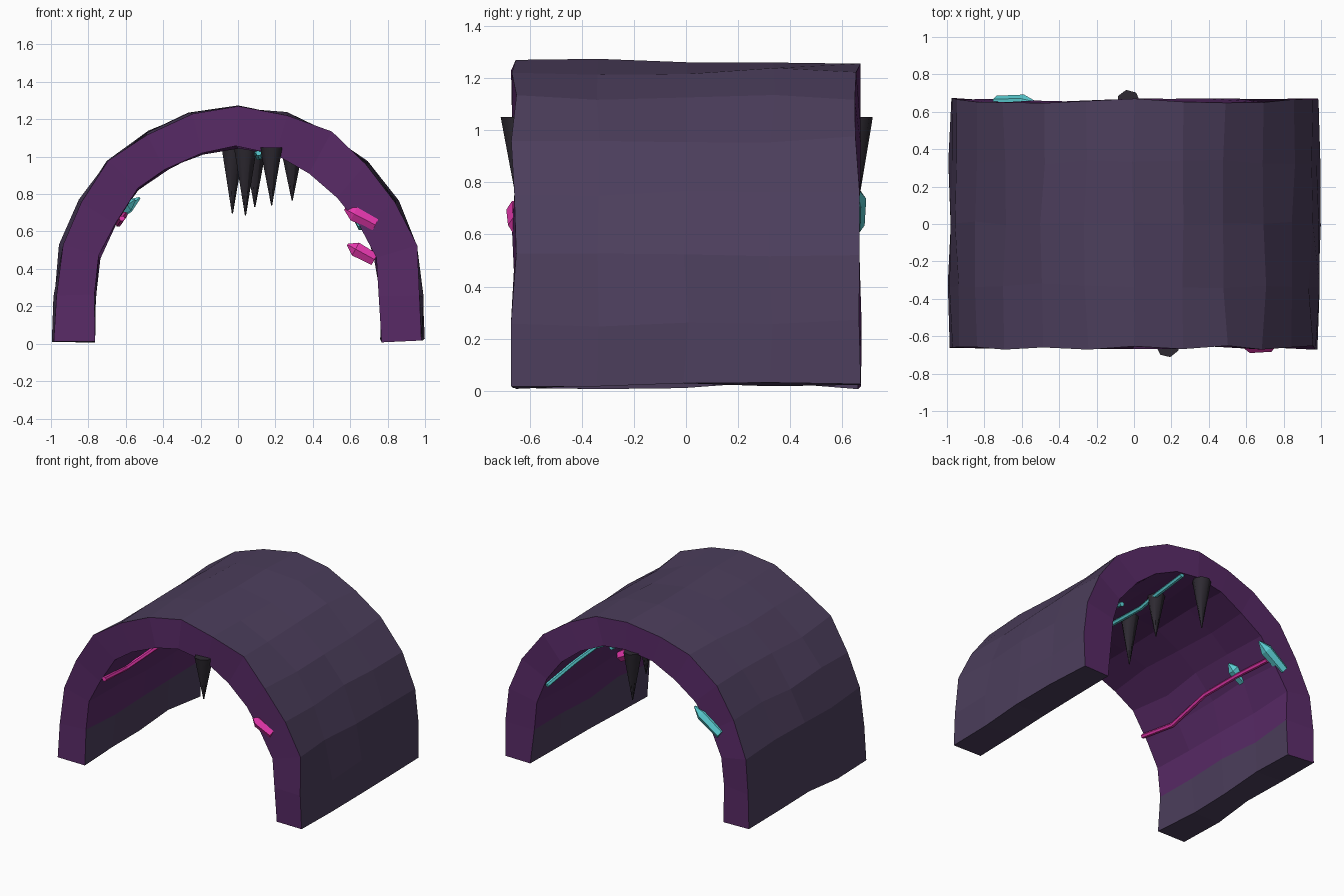
import bpy, bmesh, math, random
from mathutils import Vector

if "Cube" in bpy.data.objects:
    bpy.data.objects.remove(bpy.data.objects["Cube"])

random.seed(4)


def material(name, r, g, b):
    lin = [((c / 255 + 0.055) / 1.055) ** 2.4 for c in (r, g, b)]
    m = bpy.data.materials.new(name)
    m.diffuse_color = (*lin, 1)
    m.use_nodes = True
    m.node_tree.nodes["Principled BSDF"].inputs["Base Color"].default_value = m.diffuse_color
    return m


ROCK = material("grey violet rock", 76, 62, 92)
PURPLE = material("deep purple rock", 88, 42, 102)
DARK = material("charcoal stone", 46, 42, 50)
CYAN = material("cyan crystal", 90, 205, 210)
PINK = material("magenta crystal", 232, 56, 175)


def finish(name, bm, mats):
    bmesh.ops.recalc_face_normals(bm, faces=bm.faces)
    me = bpy.data.meshes.new(name)
    bm.to_mesh(me)
    bm.free()
    for m in mats:
        me.materials.append(m)
    ob = bpy.data.objects.new(name, me)
    bpy.context.collection.objects.link(ob)
    return ob


def loft(name, rings, mat):
    """Skin a list of vertex rings and cap both ends."""
    bm = bmesh.new()
    vs = [[bm.verts.new(p) for p in ring] for ring in rings]
    n = len(vs[0])
    for a, b in zip(vs, vs[1:]):
        for i in range(n):
            bm.faces.new((a[i], a[(i + 1) % n], b[(i + 1) % n], b[i]))
    bm.faces.new(vs[0])
    bm.faces.new(vs[-1])
    return finish(name, bm, [mat])


def ring(center, axis, r, n, turn=0.0):
    q = Vector(axis).to_track_quat('Z', 'Y')
    return [Vector(center) + q @ Vector((r * math.cos(turn + math.tau * i / n),
                                         r * math.sin(turn + math.tau * i / n), 0))
            for i in range(n)]


# Tunnel arch: half-circle on short legs, five rough rings deep
def profile(rx, rz):
    arc = [(rx * math.cos(math.radians(a)), 0.26 + rz * math.sin(math.radians(a)))
           for a in range(0, 181, 15)]
    return [(rx + 0.008, 0.02)] + arc + [(-rx - 0.008, 0.02)]


def rough(x, y, z, amount=0.014):
    j = [random.uniform(-amount, amount) for _ in range(3)]
    return (max(-1, min(1, x + j[0])), y + j[1], max(0, z + j[2]))


bm = bmesh.new()
outer, inner = [], []
for k in range(5):
    y = -0.66 + 0.33 * k
    outer.append([bm.verts.new(rough(x, y, z)) for x, z in profile(0.98, 1.0)])
    inner.append([bm.verts.new(rough(x, y, z)) for x, z in profile(0.765, 0.79)])
n = len(outer[0])

# Sagging right shoulder of the front opening
for i, x, z in ((3, 0.65, 0.63), (4, 0.53, 0.78), (5, 0.38, 0.91)):
    inner[0][i].co.x, inner[0][i].co.z = x, z


def quad(a, b, c, d, mat):
    bm.faces.new((a, b, c, d)).material_index = mat


for k in range(4):
    o0, o1, i0, i1 = outer[k], outer[k + 1], inner[k], inner[k + 1]
    for i in range(n - 1):
        leg = i in (0, n - 2)
        quad(o0[i], o0[i + 1], o1[i + 1], o1[i], 0)
        quad(i0[i], i1[i], i1[i + 1], i0[i + 1], 0 if leg else 1)
    for i in (0, n - 1):
        quad(o0[i], o1[i], i1[i], i0[i], 0)
for k in (0, 4):
    for i in range(n - 1):
        quad(outer[k][i], inner[k][i], inner[k][i + 1], outer[k][i + 1], 1)
finish("tunnel_arch", bm, [ROCK, PURPLE])

# Stalactites: x, y, tip height
for k, (x, y, tip) in enumerate([(0.18, -0.65, 0.74), (0.29, -0.33, 0.765), (0.04, 0.0, 0.685),
                                 (0.09, 0.33, 0.73), (-0.03, 0.655, 0.695)]):
    ob = loft(f"stalactite_{k + 1}", [ring((x, y, 1.05), (0, 0, 1), 0.063, 7, k),
                                      ring((x, y, tip), (0, 0, 1), 0.003, 7, k)], DARK)
    bpy.context.view_layer.objects.active = ob
    ob.select_set(True)
    bpy.ops.object.shade_smooth_by_angle(angle=math.radians(60))
    ob.select_set(False)


# Crystals: six-sided shafts with a pointed tip
def crystal(name, base, tip, r, mat):
    b, t = Vector(base), Vector(tip)
    d = t - b
    loft(name, [ring(b, d, r * 0.85, 6), ring(b + d * 0.7, d, r, 6),
                ring(t, d, 0.006, 6)], mat)


crystal("front_pink_crystal", (0.735, -0.645, 0.635), (0.57, -0.645, 0.72), 0.045, PINK)
crystal("middle_pink_crystal", (0.73, -0.29, 0.45), (0.585, -0.29, 0.53), 0.045, PINK)
crystal("back_cyan_crystal", (-0.735, 0.65, 0.635), (-0.525, 0.65, 0.78), 0.042, CYAN)
crystal("small_cyan_crystal", (-0.69, 0.31, 0.68), (-0.55, 0.31, 0.77), 0.044, CYAN)


# Glowing veins: thin tubes along the inner wall
def vein(name, pts, mat):
    pts = [Vector(p) for p in pts]
    rings = []
    for i, p in enumerate(pts):
        d = pts[min(i + 1, len(pts) - 1)] - pts[max(i - 1, 0)]
        rings.append(ring(p, d, 0.016, 6))
    loft(name, rings, mat)


vein("pink_vein", [(-0.62, -0.65, 0.67), (-0.64, -0.37, 0.64), (-0.605, 0, 0.69),
                   (-0.605, 0.33, 0.69), (-0.615, 0.63, 0.68)], PINK)
vein("ceiling_cyan_vein", [(0.11, -0.6, 1.02), (0.10, -0.2, 1.015), (0.11, 0.2, 0.995),
                           (0.12, 0.33, 1.01), (0.14, 0.66, 1.03)], CYAN)
vein("side_cyan_vein", [(0.65, -0.5, 0.64), (0.64, -0.1, 0.66), (0.585, 0.2, 0.745),
                        (0.615, 0.4, 0.70), (0.655, 0.66, 0.62)], CYAN)
